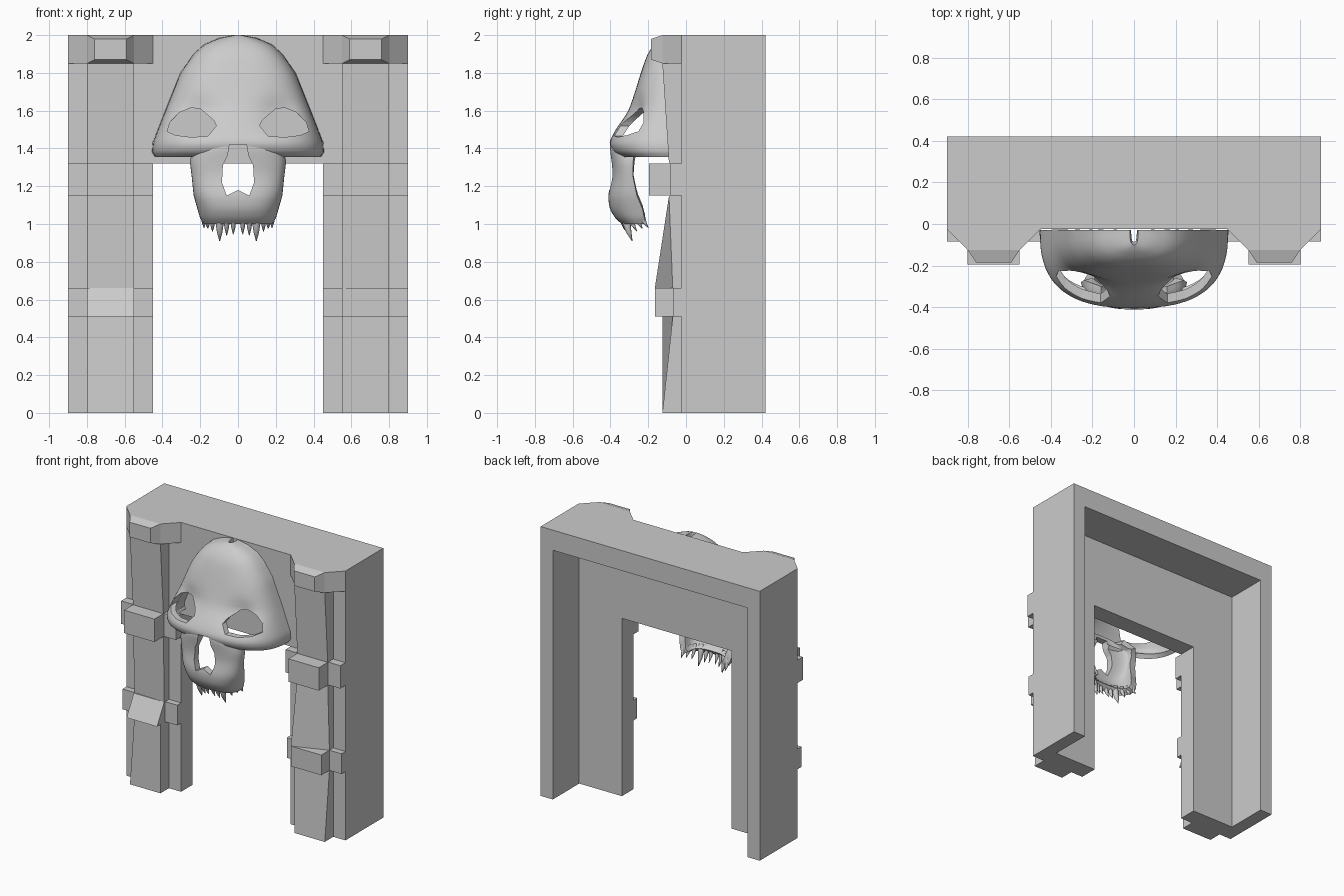
import bpy, bmesh, math
from mathutils import Vector

cube = bpy.data.objects.get("Cube")
if cube:
    bpy.data.objects.remove(cube, do_unlink=True)

stone = bpy.data.materials.new("pale grey stone")
stone.use_nodes = True
GREY = (0.6, 0.6, 0.6, 1)
stone.diffuse_color = GREY
stone.node_tree.nodes["Principled BSDF"].inputs["Base Color"].default_value = GREY


def finish(name, bm, smooth=False):
    bmesh.ops.recalc_face_normals(bm, faces=bm.faces)
    mesh = bpy.data.meshes.new(name)
    bm.to_mesh(mesh)
    bm.free()
    mesh.materials.append(stone)
    ob = bpy.data.objects.new(name, mesh)
    bpy.context.collection.objects.link(ob)
    if smooth:
        mesh.shade_smooth()
    return ob


def prism(name, points, a, b, axis="y"):
    """Extrude an outline along y (points are x, z) or along z (points are x, y)."""
    bm = bmesh.new()
    place = (lambda p, d: (p[0], d, p[1])) if axis == "y" else (lambda p, d: (p[0], p[1], d))
    low = [bm.verts.new(place(p, a)) for p in points]
    high = [bm.verts.new(place(p, b)) for p in points]
    bm.faces.new(low)
    bm.faces.new(high)
    n = len(points)
    for i in range(n):
        bm.faces.new((low[i], low[(i + 1) % n], high[(i + 1) % n], high[i]))
    return finish(name, bm)


def block(name, s, x0, x1, z0, z1, low, high, back=-0.02):
    """Block with front depths (inner, outer) at its bottom and top edges."""
    bm = bmesh.new()
    v = {}
    for k, z, depths in ((0, z0, low), (1, z1, high)):
        for i, x, y in ((0, x0, depths[0]), (1, x1, depths[1])):
            v[i, 0, k] = bm.verts.new((s * x, y, z))
            v[i, 1, k] = bm.verts.new((s * x, back, z))
    for a in (0, 1):
        bm.faces.new([v[a, j, k] for j, k in ((0, 0), (1, 0), (1, 1), (0, 1))])
        bm.faces.new([v[i, a, k] for i, k in ((0, 0), (1, 0), (1, 1), (0, 1))])
        bm.faces.new([v[i, j, a] for i, j in ((0, 0), (1, 0), (1, 1), (0, 1))])
    return finish(name, bm)


def arch(w, h, iw, ih):
    return [(-w, 0), (-w, h), (w, h), (w, 0), (iw, 0), (iw, ih), (-iw, ih), (-iw, 0)]


# Gate: front slab with doorway, and a deep rim behind it
prism("gate_front_wall", arch(0.9, 2, 0.45, 1.32), -0.025, 0.11)
prism("gate_rear_rim", arch(0.9, 2, 0.8, 1.85), 0.11, 0.42)

# Pillars with hewn shafts, bands and faceted capitals
for s, side in ((-1, "right"), (1, "left")):
    name = side + "_pillar_"
    block(name + "lower_shaft", s, 0.55, 0.8, 0, 0.51, (-0.125, -0.125), (-0.125, -0.07))
    block(name + "middle_shaft", s, 0.55, 0.8, 0.66, 1.15, (-0.165 if s > 0 else -0.08, -0.07), (-0.09, -0.09))
    block(name + "upper_shaft", s, 0.55, 0.8, 1.32, 1.85, (-0.09, -0.09), (-0.125, -0.125))
    top = -0.165 if s > 0 else -0.08
    block(name + "lower_band", s, 0.55, 0.8, 0.51, 0.66, (-0.165, -0.165), (top, top))
    block(name + "upper_band", s, 0.55, 0.8, 1.15, 1.32, (-0.195, -0.195), (-0.195, -0.195))
    for x in (0.45, 0.8):
        block(name + "lower_side_band", s, x, x + 0.1, 0.51, 0.66, (-0.07, -0.07), (-0.07, -0.07))
        block(name + "upper_side_band", s, x, x + 0.1, 1.15, 1.32, (-0.085, -0.085), (-0.085, -0.085))
    prism(name + "capital", [(s * x, y) for x, y in ((0.45, -0.025), (0.55, -0.125), (0.8, -0.125), (0.9, -0.025))],
          1.85, 2, "z")
    bm = bmesh.new()
    bmesh.ops.create_cube(bm, size=1)
    for v in bm.verts:
        front = v.co.y < 0
        v.co = (s * 0.675 + v.co.x * (0.17 if front else 0.25), -0.185 if front else -0.125,
                1.925 + v.co.z * (0.11 if front else 0.15))
    finish(name + "capital_boss", bm)


# Skull shells: rows of (height, half width, front depth, back depth)
def shell(name, rows, power, thickness, dent=0.0):
    bm = bmesh.new()
    steps, grid = 40, []
    fine = []
    for a, b in zip(rows, rows[1:]):
        fine += [[p + (q - p) * t / 3 for p, q in zip(a, b)] for t in range(3)]
    fine.append(rows[-1])
    for z, w, front, back in fine:
        line = []
        for i in range(steps + 1):
            ang = math.pi * i / steps
            c, sn = math.cos(ang), max(math.sin(ang), 0)
            x = math.copysign(w * abs(c) ** (2 / power), c)
            y = back + (front - back) * sn ** (2 / power)
            y += dent * math.exp(-((abs(x) - 0.22) / 0.1) ** 2 - ((z - 1.58) / 0.07) ** 2)
            line.append(bm.verts.new((x, y, z)))
        grid.append(line)
    for a, b in zip(grid, grid[1:]):
        for i in range(steps):
            bm.faces.new((a[i], a[i + 1], b[i + 1], b[i]))
    for _ in range(3):
        bmesh.ops.smooth_vert(bm, verts=[v for v in bm.verts if not v.is_boundary], factor=0.5,
                              use_axis_x=True, use_axis_y=True, use_axis_z=True)
    ob = finish(name, bm, True)
    # Make the sheet face forward so the thickness grows inward
    middle = ob.data.polygons[len(ob.data.polygons) // 2 + steps // 2]
    if middle.normal.y > 0:
        ob.data.flip_normals()
    solid = ob.modifiers.new("thickness", "SOLIDIFY")
    solid.thickness = thickness
    solid.offset = -1
    return ob


cranium = shell("skull_cranium", [
    (2.0, 0.02, -0.10, -0.03), (1.985, 0.10, -0.13, -0.03), (1.95, 0.18, -0.17, -0.03),
    (1.9, 0.235, -0.205, -0.03), (1.8, 0.305, -0.24, -0.03), (1.7, 0.345, -0.27, -0.03),
    (1.6, 0.385, -0.305, -0.03), (1.5, 0.425, -0.375, -0.03), (1.43, 0.452, -0.41, -0.03),
    (1.38, 0.455, -0.39, -0.03), (1.355, 0.44, -0.35, -0.03)], 2.7, 0.035, 0.05)
muzzle = shell("skull_muzzle", [
    (1.45, 0.16, -0.395, -0.3), (1.4, 0.24, -0.405, -0.27), (1.33, 0.255, -0.395, -0.28),
    (1.25, 0.245, -0.39, -0.28), (1.15, 0.235, -0.415, -0.26), (1.08, 0.215, -0.405, -0.23),
    (1.03, 0.20, -0.375, -0.22), (1.0, 0.18, -0.34, -0.22)], 2.6, 0.05)

# Eye and nose openings
eye = [(0.375, 1.49), (0.36, 1.54), (0.31, 1.59), (0.25, 1.615), (0.2, 1.61), (0.13, 1.55),
       (0.115, 1.52), (0.16, 1.465), (0.25, 1.46), (0.33, 1.47)]
half_nose = [(0.045, 1.42), (0.055, 1.36), (0.08, 1.31), (0.085, 1.22), (0.06, 1.15)]
nose = half_nose + [(0, 1.18)] + [(-x, z) for x, z in reversed(half_nose)]
cutters = [prism("eye_cutter", [(s * x, z) for x, z in eye], -0.6, -0.05) for s in (-1, 1)]
cutters.append(prism("nose_cutter", nose, -0.6, -0.05))
for ob in (cranium, muzzle):
    for cutter in cutters:
        cut = ob.modifiers.new("opening", "BOOLEAN")
        cut.operation = "DIFFERENCE"
        cut.object = cutter
        cut.solver = "EXACT"
bpy.context.view_layer.update()
for ob in (cranium, muzzle):
    done = bpy.data.meshes.new_from_object(ob.evaluated_get(bpy.context.evaluated_depsgraph_get()))
    ob.modifiers.clear()
    ob.data = done
    bpy.ops.object.select_all(action="DESELECT")
    ob.select_set(True)
    bpy.context.view_layer.objects.active = ob
    bpy.ops.object.shade_smooth_by_angle(angle=math.radians(40))
for cutter in cutters:
    bpy.data.objects.remove(cutter, do_unlink=True)

# Teeth: curved cones along the jaw, as (x, y, tip height, radius)
for s in (-1, 1):
    for x, y, tip, r in ((0.025, -0.34, 0.945, 0.016), (0.06, -0.335, 0.94, 0.017), (0.097, -0.32, 0.91, 0.022),
                         (0.135, -0.295, 0.96, 0.016), (0.16, -0.265, 0.975, 0.017), (0.18, -0.235, 0.98, 0.016)):
        bm = bmesh.new()
        rings = []
        for t, k in ((0, 0.8), (0.35, 1.0), (0.7, 0.65), (1, 0.1)):
            z = 1.06 + (tip - 1.06) * t
            rings.append([bm.verts.new((s * x + r * k * math.cos(a * math.pi / 4),
                                        y + 0.035 * t * t + r * k * math.sin(a * math.pi / 4), z)) for a in range(8)])
        for a, b in zip(rings, rings[1:]):
            for i in range(8):
                bm.faces.new((a[i], a[(i + 1) % 8], b[(i + 1) % 8], b[i]))
        bm.faces.new(rings[0])
        bm.faces.new(rings[-1])
        finish("tooth", bm, True)
